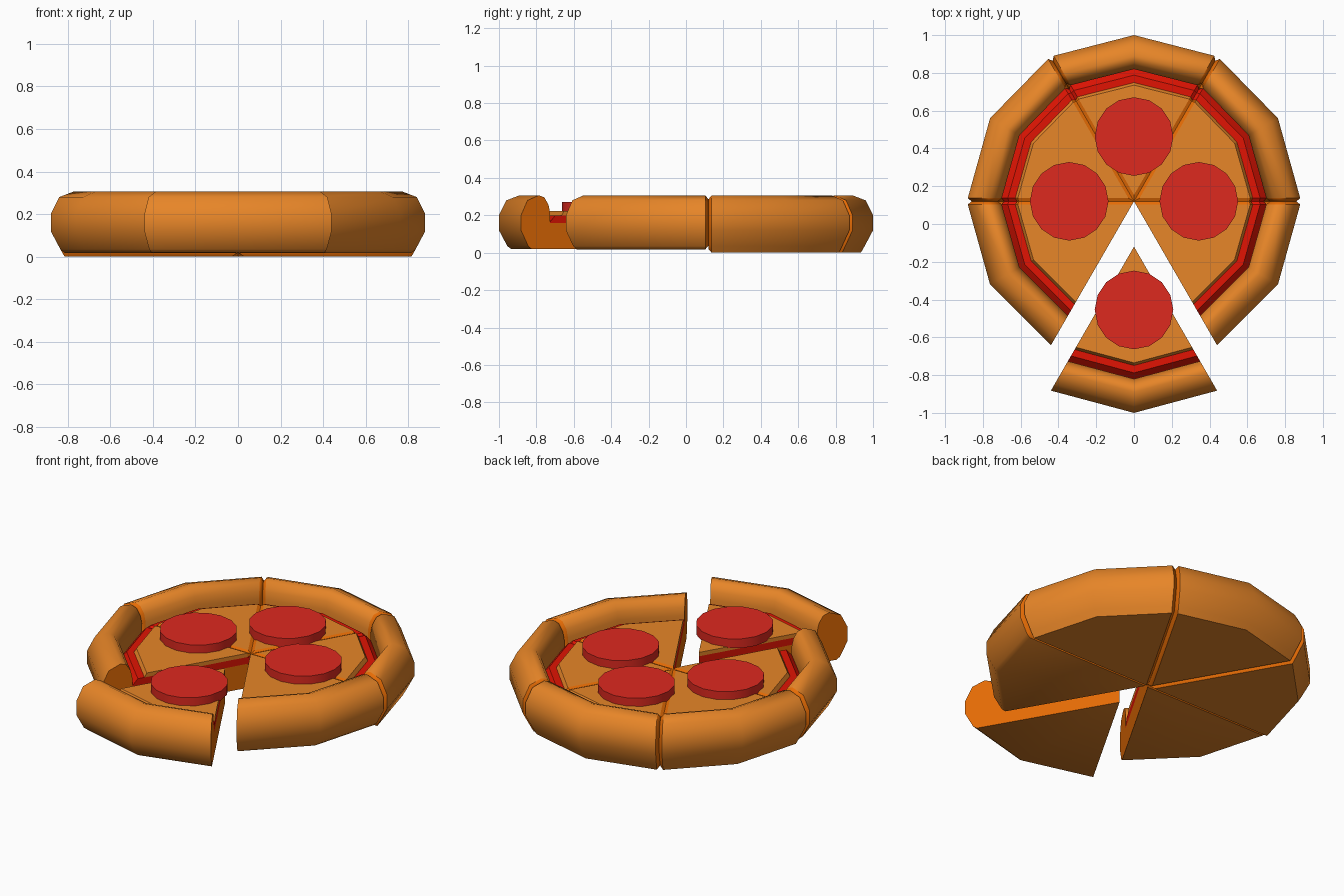
import bpy, bmesh, math
from mathutils import Vector

if "Cube" in bpy.data.objects:
    bpy.data.objects.remove(bpy.data.objects["Cube"])

CY = 0.12          # pizza centre
PULL = -0.24       # how far the front slice is pulled out
W = 0.017          # half width of the grooves between slices


def material(name, srgb):
    m = bpy.data.materials.new(name)
    lin = [((c / 255 + 0.055) / 1.055) ** 2.4 if c > 10 else c / 255 / 12.92 for c in srgb]
    m.diffuse_color = (*lin, 1)
    m.use_nodes = True
    m.node_tree.nodes["Principled BSDF"].inputs["Base Color"].default_value = m.diffuse_color
    return m


GOLD = material("golden_crust", (232, 134, 40))
CUT = material("cut_dough", (230, 108, 5))
SAUCE = material("tomato_sauce", (225, 20, 3))
MEAT = material("pepperoni_red", (222, 41, 31))


def inset(profile, d):
    """Move a closed (r, z) profile inward by d, keeping the axis points on the axis."""
    out, n = [], len(profile)
    for i, p in enumerate(profile):
        p = Vector(p)
        e1 = (p - Vector(profile[i - 1])).normalized()
        e2 = (Vector(profile[(i + 1) % n]) - p).normalized()
        n1, n2 = Vector((-e1.y, e1.x)), Vector((-e2.y, e2.x))
        q = p + (n1 + n2) * (d / max(0.5, 1 + n1.dot(n2)))
        out.append((0.0 if p.x < 1e-6 else q.x, q.y))
    return out


def wedge(name, profile, a0, g0, g1, d, dy, mats, angle):
    """Loft a profile over a 60 degree slice; g0/g1 add a V groove at that side.
    mats: outside, open end, groove."""
    dirs = [Vector((math.cos(math.radians(a0 + k * 30)),
                    math.sin(math.radians(a0 + k * 30)), 0)) for k in range(3)]
    n0 = Vector((-dirs[0].y, dirs[0].x, 0))
    n1 = Vector((dirs[2].y, -dirs[2].x, 0))
    if g0 and g1:
        tip = dirs[1] * 2 * W
    elif g0 or g1:
        tip = (dirs[2] if g0 else dirs[0]) * (W / math.sin(math.pi / 3))
    else:
        tip = Vector()

    def section(direction, shift, prof, start):
        return [(direction * r + shift if r > 0.01 else start) + Vector((0, CY + dy, z))
                for r, z in prof]

    small = inset(profile, d)
    secs = [section(dirs[0], n0 * W * g0, profile, tip),
            section(dirs[1], Vector(), profile, tip),
            section(dirs[2], n1 * W * g1, profile, tip)]
    slots = [0, 0]
    if g0:
        secs.insert(0, section(dirs[0], Vector(), small, Vector()))
        slots.insert(0, 2)
    if g1:
        secs.append(section(dirs[2], Vector(), small, Vector()))
        slots.append(2)

    bm = bmesh.new()
    rings = [[bm.verts.new(p) for p in s] for s in secs]
    n = len(profile)
    for (ra, rb), slot in zip(zip(rings, rings[1:]), slots):
        for i in range(n):
            j = (i + 1) % n
            if slot == 0 and profile[i][0] < 0.01 and profile[j][0] < 0.01:
                continue
            bm.faces.new((ra[i], ra[j], rb[j], rb[i])).material_index = slot
    bm.faces.new(rings[0][::-1]).material_index = 2 if g0 else 1
    bm.faces.new(rings[-1]).material_index = 2 if g1 else 1
    bmesh.ops.remove_doubles(bm, verts=bm.verts[:], dist=1e-5)
    bmesh.ops.recalc_face_normals(bm, faces=bm.faces[:])
    me = bpy.data.meshes.new(name)
    bm.to_mesh(me)
    bm.free()
    for m in mats:
        me.materials.append(m)
    ob = bpy.data.objects.new(name, me)
    bpy.context.collection.objects.link(ob)
    smooth(ob, angle)


def smooth(ob, angle):
    bpy.ops.object.select_all(action='DESELECT')
    ob.select_set(True)
    bpy.context.view_layer.objects.active = ob
    bpy.ops.object.shade_smooth_by_angle(angle=math.radians(angle))


def dough(z0):
    return [(0, z0), (0.815, z0), (0.835, 0.035), (0.88, 0.12), (0.88, 0.20),
            (0.84, 0.28), (0.77, 0.307), (0.735, 0.295), (0.71, 0.255),
            (0.70, 0.21), (0.70, 0.16), (0, 0.16)]


SAUCE_P = [(0, 0.155), (0.70, 0.155), (0.70, 0.165), (0.668, 0.20), (0, 0.20)]
CHEESE_P = [(0, 0.198), (0.63, 0.198), (0.615, 0.223), (0, 0.223)]

# slices: name, start angle, groove at start, groove at end, bottom height, shift
for nm, a, g0, g1, z0, dy in [("right_back", 0, 1, 1, 0.0, 0), ("back", 60, 1, 1, 0.0, 0),
                              ("left_back", 120, 1, 1, 0.0, 0), ("left_front", 180, 1, 0, 0.018, 0),
                              ("right_front", 300, 0, 1, 0.018, 0), ("pulled", 240, 0, 0, 0.02, PULL)]:
    wedge(nm + "_slice_crust", dough(z0), a, g0, g1, 0.02, dy, (GOLD, CUT, CUT), 48)
    wedge(nm + "_slice_sauce", SAUCE_P, a, g0, g1, 0.012, dy, (SAUCE, SAUCE, SAUCE), 25)
    wedge(nm + "_slice_cheese", CHEESE_P, a, g0, g1, 0.007, dy, (GOLD, GOLD, CUT), 20)

# pepperoni discs
for i, (x, y) in enumerate([(0, 0.463), (-0.343, 0.12), (0.343, 0.12), (0, -0.455)]):
    bpy.ops.mesh.primitive_cylinder_add(vertices=16, radius=0.208, depth=0.055,
                                        location=(x, y, 0.2435))
    ob = bpy.context.object
    ob.name = f"pepperoni_{i + 1}"
    ob.data.materials.append(MEAT)
    smooth(ob, 40)
